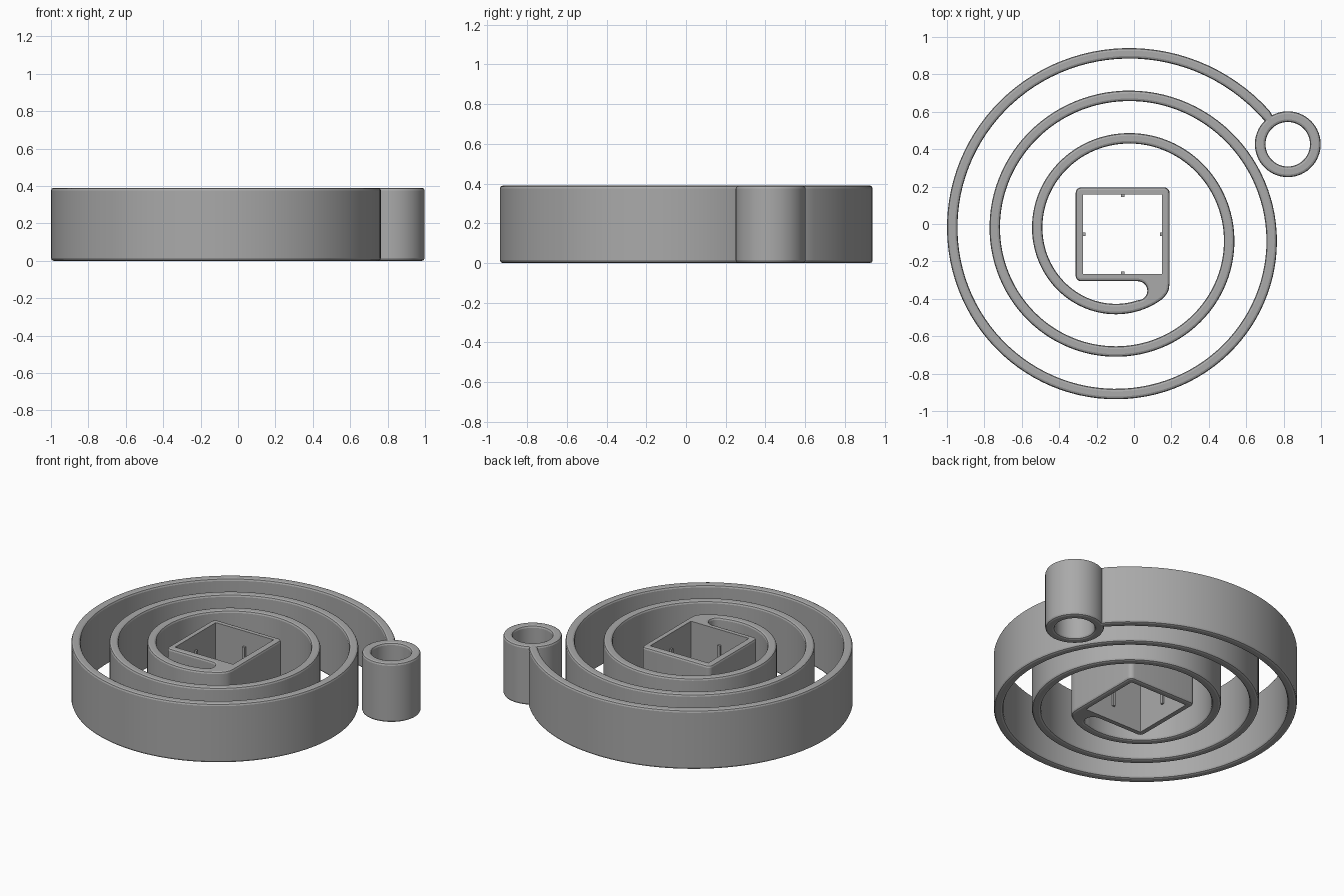
import bpy, bmesh, math
from mathutils import Vector

if "Cube" in bpy.data.objects:
    bpy.data.objects.remove(bpy.data.objects["Cube"])

HEIGHT, CHAMFER = 0.39, 0.014
HALF_WALL, PITCH = 0.028, 0.2275
CENTRE = Vector((-0.061, -0.055))
HUB, HOLE = 0.251, 0.212            # half widths of the square hub
RING, BORE = 0.176, 0.119           # radii of the end ring

grey = bpy.data.materials.new("mid_grey")
grey.use_nodes = True
COLOUR = (0.4, 0.4, 0.4, 1)
grey.diffuse_color = COLOUR
grey.node_tree.nodes["Principled BSDF"].inputs["Base Color"].default_value = COLOUR


def polar(radius, degrees):
    a = math.radians(degrees)
    return Vector((radius * math.cos(a), radius * math.sin(a)))


def arc(centre, radius, start, end, steps):
    return [centre + polar(radius, start + (end - start) * i / steps) for i in range(steps + 1)]


def spiral_radius(degrees):
    return 0.967 - PITCH * (degrees - 90) / 360


ring_centre = polar(spiral_radius(28.6), 28.6)


def spiral_edge(side, end):
    """One edge of the band, from the end ring inwards."""
    count = 300
    points = []
    for i in range(count + 1):
        a = 30 + (end - 30) * i / count
        p = polar(spiral_radius(a) + side * HALF_WALL, a)
        if a > 90 or (p - ring_centre).length > RING + 0.004:
            points.append(p)
    return points


def angle_at_ring(p):
    d = p - ring_centre
    return math.degrees(math.atan2(d.y, d.x)) % 360


def box(name, centre, size):
    bm = bmesh.new()
    bmesh.ops.create_cube(bm, size=1)
    bmesh.ops.scale(bm, vec=size, verts=bm.verts)
    mesh = bpy.data.meshes.new(name)
    bm.to_mesh(mesh)
    bm.free()
    ob = bpy.data.objects.new(name, mesh)
    ob.location = centre
    bpy.context.collection.objects.link(ob)
    mesh.materials.append(grey)
    return ob


# Continuous outline: band, hub, slot and ring
outer = spiral_edge(1, 1022)
inner = spiral_edge(-1, 1003)
outline = list(outer)
outline += [Vector(p) for p in ((0.238, -0.317), (0.247, -0.296), (HUB, -0.265))]
fillet = 0.03
c = HUB - fillet
for corner, start in (((c, c), 0), ((-c, c), 90), ((-c, -c), 180)):
    outline += arc(Vector(corner), fillet, start, start + 90, 5)
slot_radius = (-HUB - inner[-1].y) / 2
slot_centre = Vector((inner[-1].x, -HUB - slot_radius))
outline += arc(slot_centre, slot_radius, 90, -90, 14)
outline += inner[-2::-1]
outline += arc(ring_centre, RING, angle_at_ring(inner[0]), angle_at_ring(outer[0]) + 360, 56)

# Filled and chamfered body with the ring bore
curve = bpy.data.curves.new("spiral_body", "CURVE")
curve.dimensions = "2D"
curve.fill_mode = "BOTH"
curve.extrude = HEIGHT / 2 - CHAMFER
curve.bevel_depth = CHAMFER
curve.bevel_resolution = 1
curve.offset = -CHAMFER
for loop in (outline, arc(ring_centre, BORE, 0, 360, 56)[:-1]):
    spline = curve.splines.new("POLY")
    spline.points.add(len(loop) - 1)
    for point, p in zip(spline.points, loop):
        point.co = (p.x, p.y, 0, 1)
    spline.use_cyclic_u = True
curve.materials.append(grey)
body = bpy.data.objects.new("spiral_body", curve)
body.location = (CENTRE.x, CENTRE.y, HEIGHT / 2)
bpy.context.collection.objects.link(body)
bpy.ops.object.select_all(action="DESELECT")
body.select_set(True)
bpy.context.view_layer.objects.active = body
bpy.ops.object.convert(target="MESH")
body = bpy.context.view_layer.objects.active

bm = bmesh.new()
bm.from_mesh(body.data)
bmesh.ops.remove_doubles(bm, verts=bm.verts, dist=0.0002)
bmesh.ops.recalc_face_normals(bm, faces=bm.faces)
bm.to_mesh(body.data)
bm.free()

# Square socket through the hub
cutter = box("socket_cutter", body.location, (HOLE * 2, HOLE * 2, 1))
cutter.hide_render = True
cut = body.modifiers.new("socket", "BOOLEAN")
cut.operation = "DIFFERENCE"
cut.solver = "EXACT"
cut.object = cutter
bpy.ops.object.modifier_apply(modifier=cut.name)
bpy.data.objects.remove(cutter)
bpy.ops.object.shade_smooth_by_angle(angle=math.radians(20))

# Small grip ribs at the middle of each socket wall
for i, side in enumerate(("left", "back", "right", "front")):
    p = CENTRE + polar(HOLE - 0.003, 90 * i)
    rib = box(side + "_rib", (p.x, p.y, HEIGHT / 2), (0.02, 0.018, 0.19))
    rib.rotation_euler.z = math.radians(90 * i)
